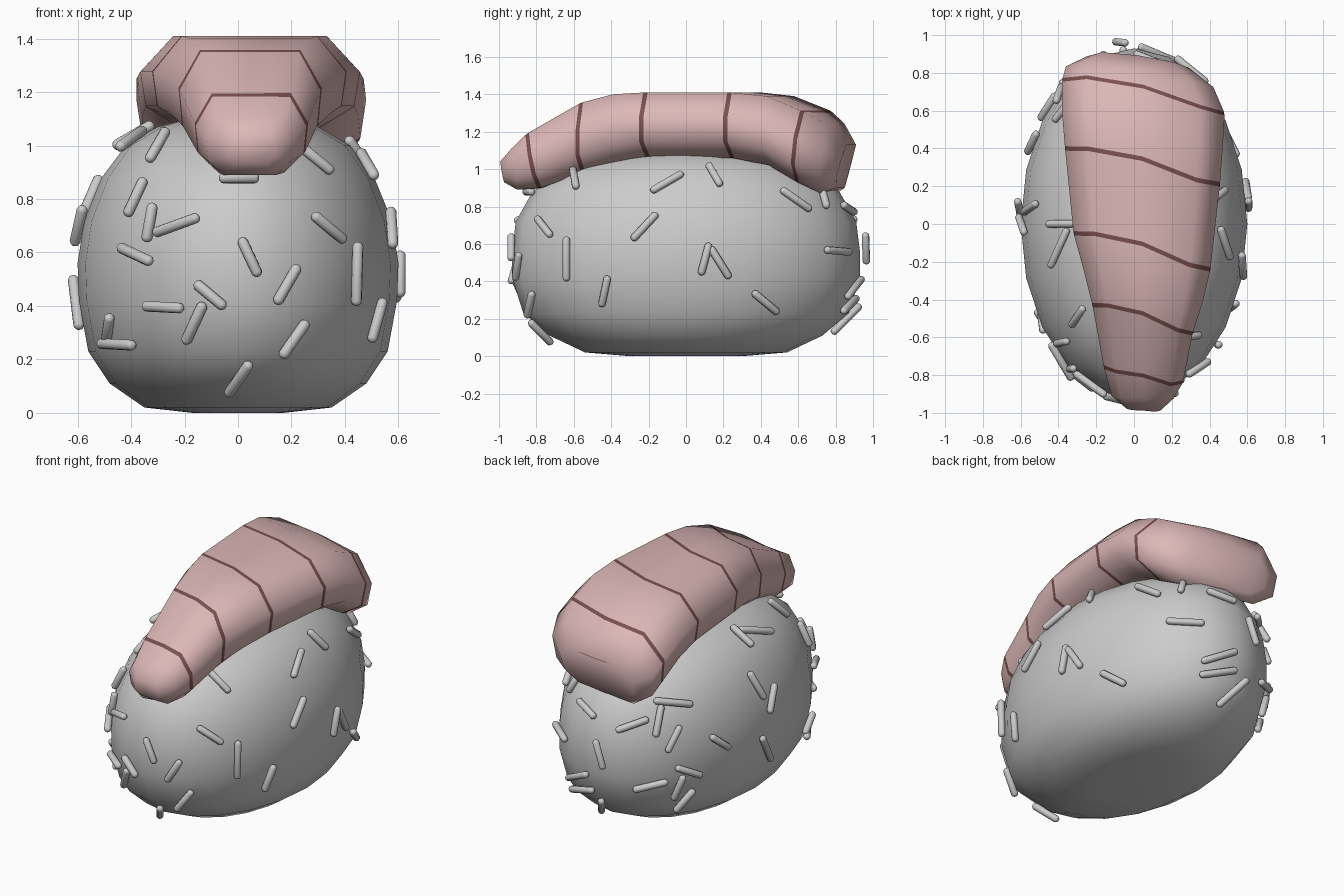
import bpy
import bmesh
from math import sin, cos, pi, radians
from mathutils import Vector, Matrix
from mathutils.bvhtree import BVHTree

if "Cube" in bpy.data.objects:
    bpy.data.objects.remove(bpy.data.objects["Cube"])


def make_material(name, color):
    mat = bpy.data.materials.new(name)
    mat.use_nodes = True
    mat.diffuse_color = (*color, 1)
    mat.node_tree.nodes["Principled BSDF"].inputs["Base Color"].default_value = (*color, 1)
    return mat


rice_white = make_material("rice_white", (0.6, 0.6, 0.6))
shrimp_pink = make_material("shrimp_pink", (0.72, 0.475, 0.475))
stripe_brown = make_material("stripe_brown", (0.2, 0.08, 0.08))


def add_object(name, bm, materials, angle):
    mesh = bpy.data.meshes.new(name)
    bm.to_mesh(mesh)
    bm.free()
    obj = bpy.data.objects.new(name, mesh)
    bpy.context.collection.objects.link(obj)
    for mat in materials:
        mesh.materials.append(mat)
    bpy.ops.object.select_all(action="DESELECT")
    obj.select_set(True)
    bpy.context.view_layer.objects.active = obj
    bpy.ops.object.shade_smooth_by_angle(angle=radians(angle))


def loft(bm, rings):
    """Join rings of points into a closed skin; returns the faces of each band."""
    loops = [[bm.verts.new(p) for p in ring] for ring in rings]
    bands = []
    for low, high in zip(loops, loops[1:]):
        n = len(low)
        bands.append([bm.faces.new((low[i], low[(i + 1) % n], high[(i + 1) % n], high[i]))
                      for i in range(n)])
    bm.faces.new(loops[0])
    bm.faces.new(loops[-1])
    bmesh.ops.recalc_face_normals(bm, faces=bm.faces)
    return bands


# Rice body: stacked ellipses given as (half width, half length, height)
rice_profile = [
    (.17, .3, 0), (.35, .54, .02), (.48, .73, .11), (.56, .87, .23), (.595, .93, .42),
    (.6, .93, .56), (.575, .91, .72), (.51, .82, .88), (.42, .66, 1), (.3, .46, 1.07),
    (.15, .22, 1.11),
]
SIDES = 20
bm = bmesh.new()
loft(bm, [[(rx * cos(2 * pi * i / SIDES), ry * sin(2 * pi * i / SIDES), z)
           for i in range(SIDES)] for rx, ry, z in rice_profile])
rice_tree = BVHTree.FromBMesh(bm)
add_object("rice_body", bm, [rice_white], 60)

# Shrimp topping: one rounded cross-section swept along skewed stations
section = [(-1, .62), (-.7, 1), (0, 1), (.7, 1), (1, .62),
           (.95, .25), (.6, 0), (-.6, 0), (-.95, .25)]
# left y, right y, left x, right x, top z, bottom z, lean, striped
stations = [
    (-.985, -.995, -.04, .14, 1.04, .93, .02, False),
    (-.92, -.935, -.12, .21, 1.11, .89, .03, False),
    (-.78, -.86, -.16, .26, 1.19, .9, .06, True),
    (-.43, -.58, -.22, .31, 1.355, .98, 0, True),
    (-.23, -.41, -.27, .365, 1.4, 1.03, 0, False),
    (-.05, -.24, -.32, .405, 1.41, 1.06, 0, True),
    (.4, .21, -.365, .455, 1.41, 1.06, 0, True),
    (.58, .41, -.38, .47, 1.39, 1.02, 0, False),
    (.78, .6, -.38, .48, 1.31, .93, -.04, True),
    (.85, .74, -.36, .42, 1.24, .87, -.04, False),
    (.91, .85, -.25, .29, 1.13, .9, -.06, False),
]
STRIPE = .012


def shrimp_ring(station):
    y_left, y_right, x_left, x_right, top, bottom, lean, _ = station
    ring = []
    for u, v in section:
        t = (u + 1) / 2
        bend = t ** 1.5
        ease = bend * bend * (3 - 2 * bend)
        ring.append(Vector((x_left + (x_right - x_left) * t,
                            y_left + (y_right - y_left) * ease + lean * (1 - v),
                            bottom + (top - bottom) * v)))
    return ring


def step_towards(ring, other):
    return [p + (q - p).normalized() * STRIPE for p, q in zip(ring, other)]


outlines = [shrimp_ring(station) for station in stations]
rings, striped_bands = [], []
for i, (station, ring) in enumerate(zip(stations, outlines)):
    if station[-1]:
        striped_bands.append(len(rings))
        rings += [step_towards(ring, outlines[i - 1]), step_towards(ring, outlines[i + 1])]
    else:
        rings.append(ring)
bm = bmesh.new()
bands = loft(bm, rings)
for index in striped_bands:
    for face in bands[index]:
        face.material_index = 1
add_object("shrimp_topping", bm, [shrimp_pink, stripe_brown], 75)

# Loose grains: (across, up, turn in degrees, length) seen along a direction
front_grains = [
    (-.39, 1.01, 50, .15), (-.29, .99, 60, .14), (-.37, .8, 65, .16), (-.32, .71, 80, .15),
    (-.22, .7, 20, .18), (-.37, .59, -25, .13), (-.27, .4, -3, .15), (-.1, .44, -40, .15),
    (-.16, .34, 65, .17), (0, .14, 55, .15), (.2, .28, 55, .17), (.18, .48, 60, .17),
    (.04, .58, -65, .16), (.33, .69, -40, .16), (0, .87, 0, .15),
    (-.47, .32, 82, .1), (-.44, .26, -3, .14),
]
side_grains = [
    (-.1, .92, 30, .2), (.15, .96, -60, .14), (-.22, .69, 47, .2), (-.63, .52, 90, .25),
    (-.43, .35, 78, .17), (.1, .52, 75, .18), (.18, .5, -58, .2), (.42, .29, -40, .18),
    (.8, .56, -5, .14), (.58, .83, -35, .2), (.73, .83, -75, .1),
    (-.59, .94, -80, .11), (.86, .28, 45, .13),
]
rear_grains = [
    (-.66, .4, -60, .14), (-.44, .28, 15, .2), (-.29, .29, 75, .19), (-.2, .39, -8, .26),
    (-.21, .19, 60, .17), (-.71, .05, -5, .11), (-.34, -.05, 8, .2), (-.12, .01, -18, .17),
    (-.59, -.12, -65, .1), (-.18, -.07, 65, .14), (-.14, -.14, 45, .16),
    (.07, .16, -30, .14), (.27, .75, -50, .17), (.32, .47, -60, .18), (.41, .4, 75, .18),
    (.37, .13, -60, .14),
]
back_grains = [(.06, .57, -70, .18)]


def add_grain(bm, center, along, normal, length, radius=.021):
    made = bmesh.ops.create_uvsphere(bm, u_segments=8, v_segments=9, radius=radius)["verts"]
    for v in made:
        v.co.z += (length / 2 - radius) * (1 if v.co.z > 0 else -1)
    side = normal.cross(along)
    turn = Matrix((normal, side, along)).transposed().to_4x4()
    bmesh.ops.transform(bm, verts=made, matrix=Matrix.Translation(center) @ turn)


def scatter(name, toward, grains, lift=.018):
    toward = Vector(toward).normalized()
    right = Vector((0, 0, 1)).cross(toward).normalized()
    up = toward.cross(right)
    bm = bmesh.new()
    for across, height, turn, length in grains:
        start = right * across + up * height + toward * 4
        hit, normal, _, _ = rice_tree.ray_cast(start, -toward)
        if hit is None:
            continue
        flat = right * cos(radians(turn)) + up * sin(radians(turn))
        along = flat - toward * (flat.dot(normal) / max(normal.dot(toward), .2))
        along = along - normal * along.dot(normal)
        length = min(length * along.length, .24)
        add_grain(bm, hit + normal * lift, along.normalized(), normal, length)
    add_object(name, bm, [rice_white], 80)


scatter("front_grains", (0, -1, 0), front_grains)
scatter("side_grains", (1, 0, 0), side_grains)
scatter("rear_grains", (-.612, .612, .5), rear_grains)
scatter("back_grains", (0, 1, 0), back_grains, lift=.05)
